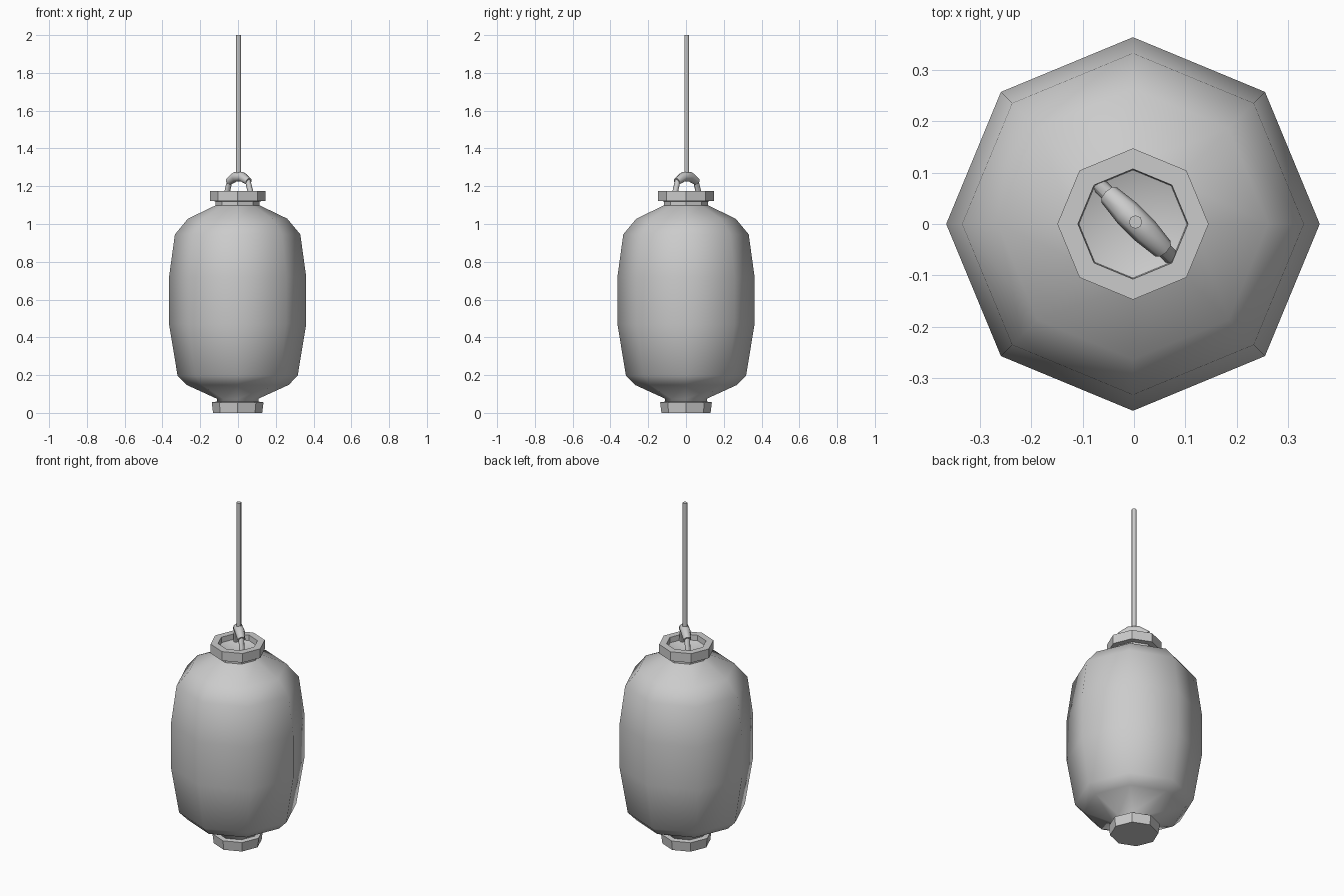
import bpy, bmesh, math
from mathutils import Vector

if "Cube" in bpy.data.objects:
    bpy.data.objects.remove(bpy.data.objects["Cube"])


def finish(bm, name, smooth):
    bmesh.ops.recalc_face_normals(bm, faces=bm.faces)
    me = bpy.data.meshes.new(name)
    bm.to_mesh(me)
    bm.free()
    for p in me.polygons:
        p.use_smooth = smooth
    ob = bpy.data.objects.new(name, me)
    bpy.context.collection.objects.link(ob)
    return ob


def bridge(bm, a, b):
    n = len(a)
    for i in range(n):
        bm.faces.new((a[i], a[(i + 1) % n], b[(i + 1) % n], b[i]))


def lathe(name, profile, smooth=False, sides=8):
    """Turn (radius, z) points around z; both ends are capped, a zero radius makes a tip."""
    bm = bmesh.new()
    rings = []
    for r, z in profile:
        if r == 0:
            tip = bm.verts.new((-0.002, 0, z))
            last = rings[-1]
            for i in range(sides):
                bm.faces.new((last[i], last[(i + 1) % sides], tip))
            return finish_capped(bm, rings[:1], name, smooth)
        ring = [bm.verts.new((r * math.cos(i * math.tau / sides) - 0.002,
                              r * math.sin(i * math.tau / sides), z)) for i in range(sides)]
        if rings:
            bridge(bm, rings[-1], ring)
        rings.append(ring)
    return finish_capped(bm, (rings[0], rings[-1]), name, smooth)


def finish_capped(bm, rings, name, smooth):
    for ring in rings:
        bm.faces.new(ring)
    return finish(bm, name, smooth)


def tube(name, points, radii, sides=8):
    """Sweep a polygon along a path lying in one vertical plane."""
    bm = bmesh.new()
    pts = [Vector(p) for p in points]
    side = Vector((1, 1, 0)).normalized()
    rings = []
    for i, (p, r) in enumerate(zip(pts, radii)):
        t = (pts[min(i + 1, len(pts) - 1)] - pts[max(i - 1, 0)]).normalized()
        up = side.cross(t)
        ring = [bm.verts.new(p + r * (side * math.cos(k * math.tau / sides)
                                      + up * math.sin(k * math.tau / sides)))
                for k in range(sides)]
        if rings:
            bridge(bm, rings[-1], ring)
        rings.append(ring)
    ob = finish_capped(bm, (rings[0], rings[-1]), name, True)
    bpy.context.view_layer.objects.active = ob
    ob.select_set(True)
    bpy.ops.object.shade_smooth_by_angle(angle=math.radians(50))
    ob.select_set(False)
    return ob


def diagonal(d, z):
    """Point at distance d along the handle's diagonal."""
    s = math.sqrt(0.5)
    return (0.004 + d * s, 0.004 - d * s, z)


# Paper body, softly shaded octagonal barrel
lathe("lantern_body", [(0.11, 0.05), (0.11, 0.075), (0.27, 0.148), (0.318, 0.197),
                       (0.363, 0.47), (0.363, 0.72), (0.332, 0.945), (0.263, 1.028),
                       (0.118, 1.098), (0.114, 1.1)], smooth=True)

# Bottom cap
lathe("bottom_cap", [(0.13, 0), (0.137, 0.056), (0.11, 0.06)])

# Top collar with its dished inside
lathe("top_neck", [(0.116, 1.085), (0.116, 1.125)])
bpy.data.objects.remove(bpy.data.objects["top_neck"])
lathe("top_collar", [(0.116, 1.09), (0.116, 1.12), (0.147, 1.122), (0.147, 1.176),
                     (0.107, 1.176), (0.105, 1.145)])
collar = bpy.data.objects["top_collar"]
bm = bmesh.new()
bm.from_mesh(collar.data)
dish = [f for f in bm.faces if len(f.verts) == 8 and f.calc_center_median().z > 1.13]
made = bmesh.ops.poke(bm, faces=dish)
for v in made["verts"]:
    v.co.z = 1.105
for f in made["faces"]:
    f.smooth = True
    for e in f.edges:
        if all(abs(v.co.z - 1.145) < 1e-4 for v in e.verts):
            e.smooth = False
bm.to_mesh(collar.data)
bm.free()

# Wire handle, its grip and the hanging cord
tube("handle_wire", [diagonal(-0.1, 1.13), diagonal(-0.065, 1.238), diagonal(0, 1.255),
                     diagonal(0.065, 1.238), diagonal(0.1, 1.13)], [0.015] * 5)
tube("handle_grip", [diagonal(-0.074, 1.225), diagonal(-0.025, 1.25), diagonal(0.025, 1.25),
                     diagonal(0.074, 1.225)], [0.021, 0.027, 0.027, 0.021])
tube("hanging_cord", [(0.003, 0.004, 1.25), (0.003, 0.004, 2.0)], [0.013, 0.013])
